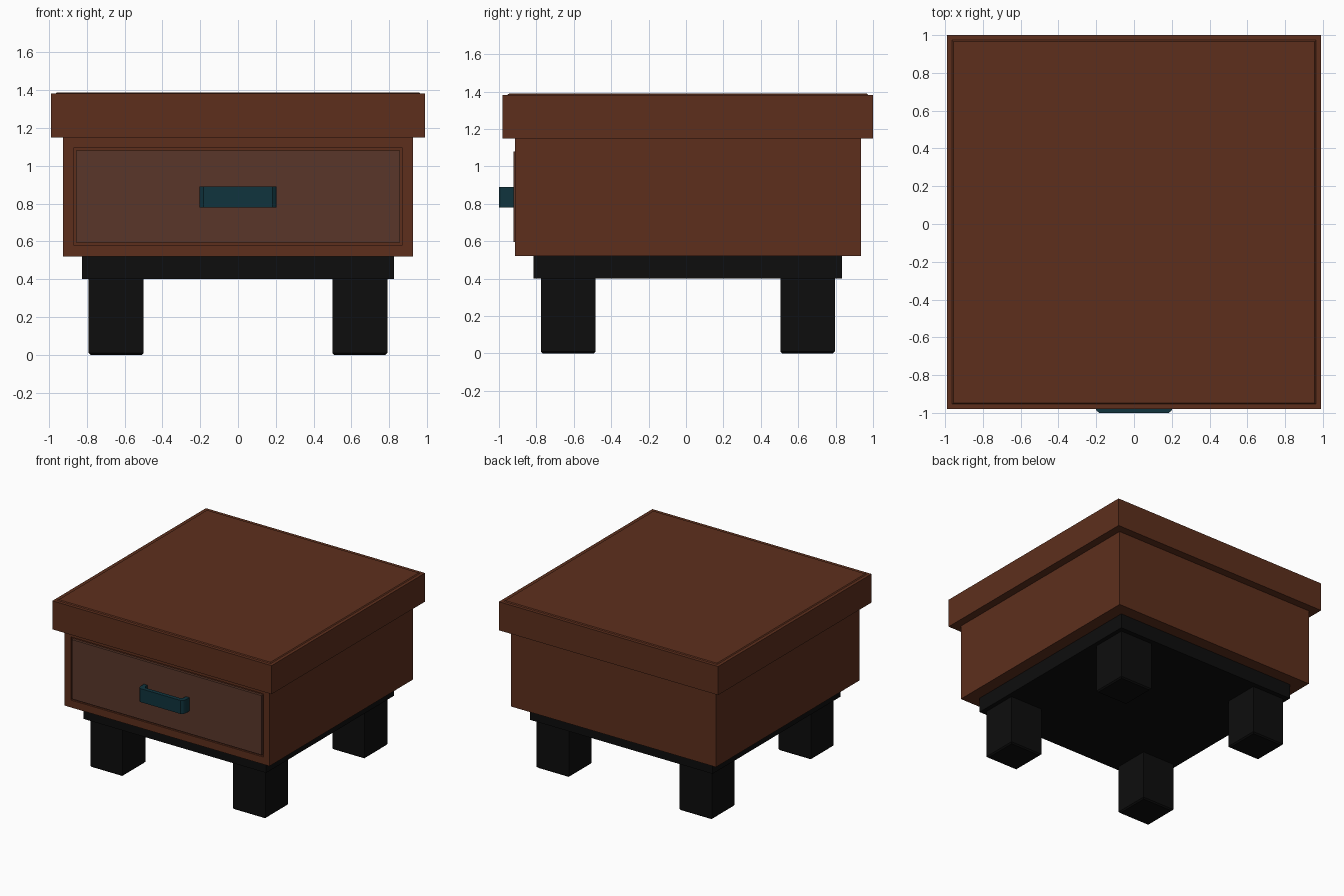
import bpy, bmesh
from mathutils import Vector

if "Cube" in bpy.data.objects:
    bpy.data.objects.remove(bpy.data.objects["Cube"])


def material(name, rgb):
    m = bpy.data.materials.new(name)
    m.diffuse_color = (*rgb, 1)
    m.use_nodes = True
    m.node_tree.nodes["Principled BSDF"].inputs["Base Color"].default_value = m.diffuse_color
    return m


BROWN = material("brown_wood", (0.11, 0.028, 0.012))
DRAWER = material("drawer_wood", (0.10, 0.037, 0.023))
BLACK = material("black_wood", (0.004, 0.004, 0.004))
TEAL = material("teal_metal", (0.005, 0.034, 0.047))


def finish(name, bm, mat):
    bmesh.ops.recalc_face_normals(bm, faces=bm.faces)
    me = bpy.data.meshes.new(name)
    bm.to_mesh(me)
    bm.free()
    me.materials.append(mat)
    ob = bpy.data.objects.new(name, me)
    bpy.context.collection.objects.link(ob)
    return ob


def box_bm(lo, hi):
    lo, hi = Vector(lo), Vector(hi)
    bm = bmesh.new()
    bmesh.ops.create_cube(bm, size=1)
    bmesh.ops.scale(bm, vec=hi - lo, verts=bm.verts)
    bmesh.ops.translate(bm, vec=(lo + hi) / 2, verts=bm.verts)
    bm.normal_update()
    return bm


def face_towards(bm, direction):
    return max(bm.faces, key=lambda f: f.normal.dot(Vector(direction)))


def inset(bm, face, thickness, depth=0):
    bmesh.ops.inset_region(bm, faces=[face], thickness=thickness, depth=depth)


# Table top with a slim border around a slightly raised panel
bm = box_bm((-0.99, -0.98, 1.15), (0.99, 1.0, 1.383))
top = face_towards(bm, (0, 0, 1))
inset(bm, top, 0.037)
inset(bm, top, 0.010, 0.006)
finish("table_top", bm, BROWN)

# Cabinet body with a shallow recess for the drawer
bm = box_bm((-0.925, -0.915, 0.52), (0.925, 0.935, 1.15))
front = face_towards(bm, (0, -1, 0))
inset(bm, front, 0.055)
for v in front.verts:
    v.co.z = 0.58 if v.co.z < 0.8 else 1.095
    v.co.x = 0.87 if v.co.x > 0 else -0.87
recess = bmesh.ops.extrude_discrete_faces(bm, faces=[front])["faces"][0]
bmesh.ops.translate(bm, vec=(0, 0.015, 0), verts=recess.verts)
finish("cabinet_body", bm, BROWN)

# Drawer front, just proud of the cabinet
finish("drawer_front",
       box_bm((-0.857, -0.921, 0.595), (0.857, -0.895, 1.08)), DRAWER)

# Handle: U-shaped strap with rounded corners, extruded upwards
outer = [(0.205, -0.915), (0.205, -0.972), (0.199, -0.988), (0.183, -1.0)]
inner = [(0.155, -0.967), (0.169, -0.958), (0.173, -0.945), (0.173, -0.915)]
half = outer + inner[::-1]
outline = (outer + [(-x, y) for x, y in outer[::-1]]
           + [(-x, y) for x, y in inner[::-1]] + inner)
bm = bmesh.new()
strap = bm.faces.new([bm.verts.new((x, y, 0.78)) for x, y in outline])
ext = bmesh.ops.extrude_face_region(bm, geom=[strap])["geom"]
bmesh.ops.translate(bm, vec=(0, 0, 0.11),
                    verts=[g for g in ext if isinstance(g, bmesh.types.BMVert)])
finish("drawer_handle", bm, TEAL)

# Base plinth
finish("base_plinth", box_bm((-0.825, -0.815, 0.40), (0.825, 0.835, 0.52)), BLACK)

# Four legs with softened foot edges
for side, sx in (("left", -1), ("right", 1)):
    for end, cy in (("front", -0.63), ("back", 0.65)):
        cx = sx * 0.645
        bm = box_bm((cx - 0.146, cy - 0.146, 0), (cx + 0.146, cy + 0.146, 0.40))
        foot = face_towards(bm, (0, 0, -1))
        bmesh.ops.bevel(bm, geom=list(foot.edges), offset=0.01, segments=1,
                        affect='EDGES')
        finish(f"{end}_{side}_leg", bm, BLACK)
